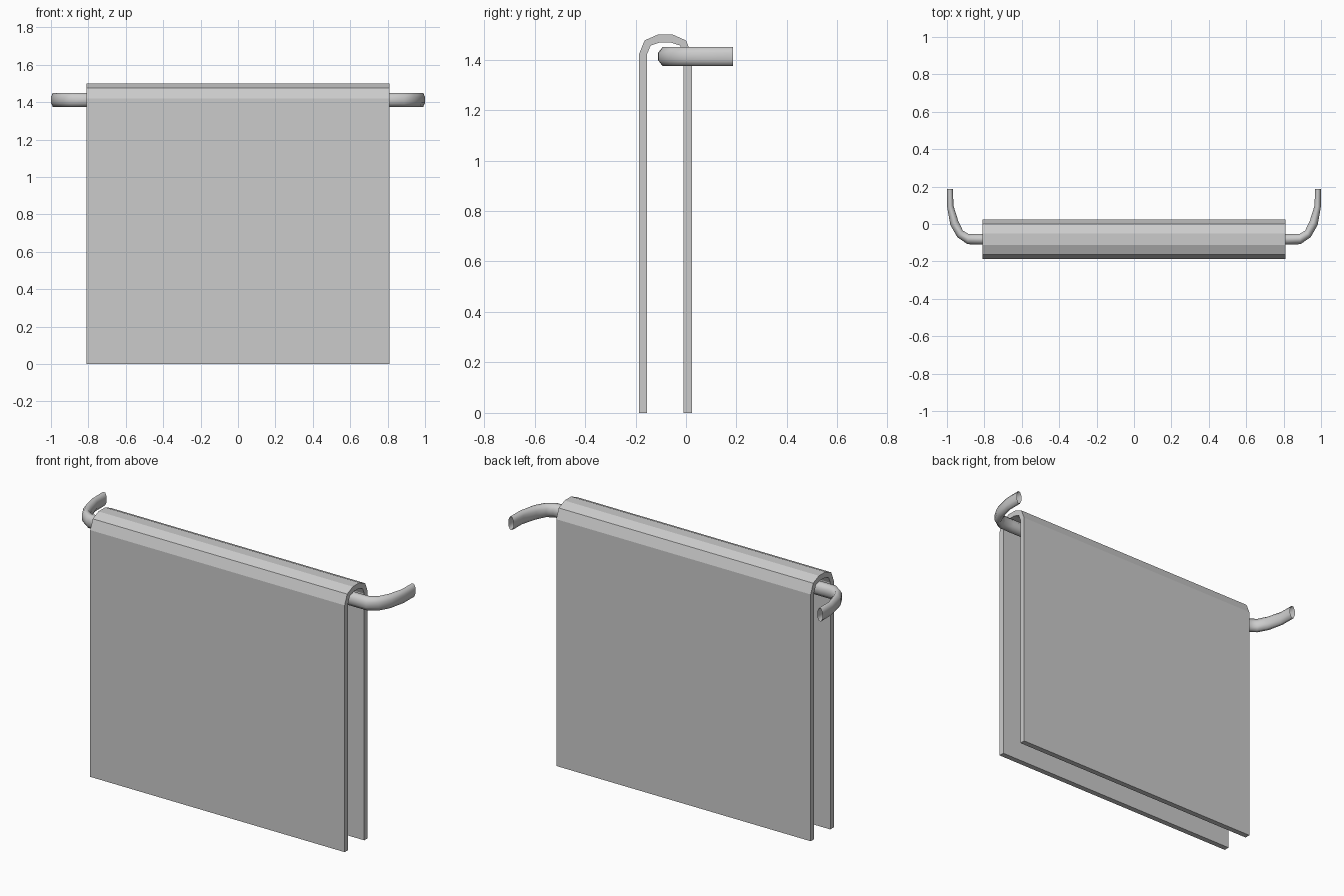
import bpy, bmesh, math

if "Cube" in bpy.data.objects:
    bpy.data.objects.remove(bpy.data.objects["Cube"])

def make_object(name, bm):
    bmesh.ops.recalc_face_normals(bm, faces=bm.faces)
    me = bpy.data.meshes.new(name)
    bm.to_mesh(me)
    bm.free()
    ob = bpy.data.objects.new(name, me)
    bpy.context.collection.objects.link(ob)
    return ob

def loft(bm, rings):
    rows = [[bm.verts.new(p) for p in r] for r in rings]
    n = len(rows[0])
    for a, b in zip(rows, rows[1:]):
        for i in range(n):
            j = (i + 1) % n
            bm.faces.new((a[i], a[j], b[j], b[i]))
    return rows

# Folded towel: half profile (offset from fold centre, z), mirrored then swept along x
CY = -0.082
outer = [(-0.105, 0), (-0.105, 1.42), (-0.082, 1.476), (-0.03, 1.499)]
inner = [(-0.073, 0), (-0.073, 1.42), (-0.058, 1.456), (-0.02, 1.468)]
mirror = lambda pts: pts + [(-y, z) for y, z in reversed(pts)]
bm = bmesh.new()
rings = []
for (oy, oz), (iy, iz) in zip(mirror(outer), mirror(inner)):
    rings.append([(-0.81, CY + oy, oz), (0.81, CY + oy, oz),
                  (0.81, CY + iy, iz), (-0.81, CY + iy, iz)])
rows = loft(bm, rings)
bm.faces.new(rows[0])
bm.faces.new(rows[-1])
make_object("towel", bm)

# Rail: flattened tube, outer and inner edge stations (x, y) for one half, open ends
stations = [((0.82, -0.11), (0.82, -0.053)), ((0.89, -0.108), (0.885, -0.053)),
            ((0.945, -0.07), (0.915, -0.035)), ((0.982, -0.005), (0.94, 0.018)),
            ((0.999, 0.09), (0.966, 0.10)), ((1.0, 0.187), (0.967, 0.187))]
full = [((-a[0], a[1]), (-b[0], b[1])) for a, b in reversed(stations)] + stations
Z, H = 1.412, 0.037
bm = bmesh.new()
rings = []
for o, i in full:
    end = o[1] > 0.05
    cx, cy = (o[0] + i[0]) / 2, (o[1] + i[1]) / 2
    dx, dy = (o[0] - i[0]) / 2, (o[1] - i[1]) / 2
    ring = []
    for k in range(8):
        a = math.pi / 8 + k * math.pi / 4
        c, s = math.cos(a), math.sin(a)
        f = 1 / max(abs(c), abs(s))          # box-shaped at the ends, octagon between
        g = f if end else 1 / math.cos(math.pi / 8)
        ring.append((cx + dx * c * g, cy + dy * c * g, Z + H * s * g))
    rings.append(ring)
loft(bm, rings)
rail = make_object("rail", bm)
for p in rail.data.polygons:
    p.use_smooth = True
